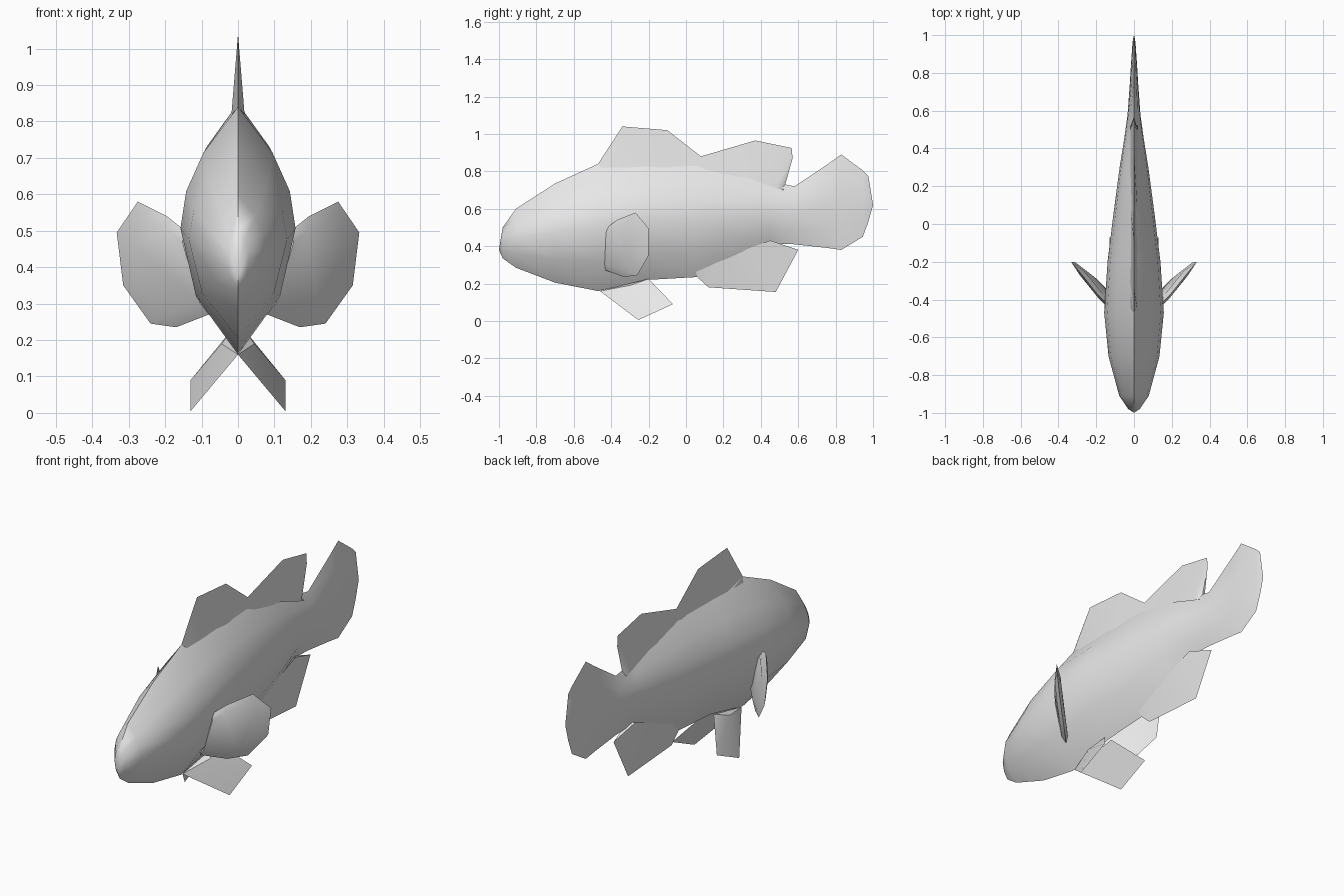
import bpy, bmesh
from mathutils import Vector

if "Cube" in bpy.data.objects:
    bpy.data.objects.remove(bpy.data.objects["Cube"])

grey = bpy.data.materials.new("plain grey")
grey.diffuse_color = (0.8, 0.8, 0.8, 1)
grey.use_nodes = True
grey.node_tree.nodes["Principled BSDF"].inputs["Base Color"].default_value = grey.diffuse_color


def make(name, verts, faces, angle=50):
    mesh = bpy.data.meshes.new(name)
    mesh.from_pydata([tuple(v) for v in verts], [], faces)
    bm = bmesh.new()
    bm.from_mesh(mesh)
    bmesh.ops.remove_doubles(bm, verts=bm.verts, dist=0.0005)
    bmesh.ops.recalc_face_normals(bm, faces=bm.faces)
    bm.to_mesh(mesh)
    bm.free()
    mesh.materials.append(grey)
    ob = bpy.data.objects.new(name, mesh)
    bpy.context.collection.objects.link(ob)
    bpy.ops.object.select_all(action='DESELECT')
    bpy.context.view_layer.objects.active = ob
    ob.select_set(True)
    bpy.ops.object.shade_smooth_by_angle(angle=angle * 3.14159 / 180)
    return ob


def wedge_fin(name, root, tip, half):
    """Thin fin: thick along its root, closing to a sharp edge at the tip."""
    n = len(root)
    verts = [(s * half, y, z) for s in (1, -1) for y, z in root]
    verts += [(0, y, z) for y, z in tip]
    faces = []
    for i in range(n - 1):
        faces.append((i, i + 1, 2 * n + i + 1, 2 * n + i))
        faces.append((n + i + 1, n + i, 2 * n + i, 2 * n + i + 1))
    faces += [(0, 2 * n, n), (n - 1, 2 * n - 1, 3 * n - 1)]
    return make(name, verts, faces)


# Body and tail: lofted sections (y, bottom z, top z, half width)
stations = [
    (-0.98, 0.335, 0.50, 0.030), (-0.91, 0.285, 0.60, 0.078),
    (-0.70, 0.205, 0.735, 0.135), (-0.47, 0.16, 0.84, 0.158),
    (-0.20, 0.22, 0.85, 0.140), (0.06, 0.235, 0.85, 0.108),
    (0.30, 0.33, 0.80, 0.076), (0.45, 0.415, 0.745, 0.052),
    (0.58, 0.41, 0.72, 0.034), (0.76, 0.39, 0.84, 0.021),
    (0.83, 0.38, 0.89, 0.017), (0.945, 0.45, 0.805, 0.009),
    (0.975, 0.53, 0.775, 0.006)]
half_section = [(0.60, 0.815), (0.90, 0.66), (1.0, 0.51), (0.73, 0.235)]
section = [(0, 1)] + half_section + [(0, 0)] + [(-a, b) for a, b in reversed(half_section)]
k = len(section)
verts = [(a * w, y, lo + b * (hi - lo)) for y, lo, hi, w in stations for a, b in section]
faces = [(r * k + i, r * k + (i + 1) % k, (r + 1) * k + (i + 1) % k, (r + 1) * k + i)
         for r in range(len(stations) - 1) for i in range(k)]
last = (len(stations) - 1) * k
verts += [(0, -1.0, 0.38), (0, 1.0, 0.62)]
for i in range(k):
    faces.append(((i + 1) % k, i, len(verts) - 2))
    faces.append((last + i, last + (i + 1) % k, len(verts) - 1))
make("body", verts, faces, 60)

# Dorsal fin: two humps along the back
wedge_fin("dorsal_fin",
          [(-0.45, 0.82), (-0.32, 0.82), (-0.10, 0.81), (0.08, 0.80), (0.33, 0.765), (0.48, 0.71), (0.50, 0.705), (0.52, 0.70)],
          [(-0.47, 0.84), (-0.34, 1.04), (-0.10, 1.02), (0.08, 0.88), (0.37, 0.965), (0.565, 0.925), (0.57, 0.87), (0.525, 0.71)],
          0.018)

# Anal fin under the tail root
wedge_fin("anal_fin",
          [(0.04, 0.28), (0.14, 0.31), (0.34, 0.39), (0.45, 0.43)],
          [(0.06, 0.235), (0.12, 0.18), (0.48, 0.155), (0.60, 0.38)], 0.02)

# Paired fins
rim = [(0.145, -0.42, 0.50), (0.195, -0.37, 0.54), (0.275, -0.27, 0.58), (0.333, -0.20, 0.495),
       (0.315, -0.20, 0.35), (0.24, -0.26, 0.245), (0.17, -0.33, 0.235), (0.08, -0.43, 0.27)]
n = len(rim)
root = Vector((0.13, -0.41, 0.39))
normal = Vector((0.74, -0.67, 0)) * 0.016
inner = [root + (Vector(p) - root) * 0.72 for p in rim]
for side, s in (("right", 1), ("left", -1)):
    # Pectoral fin: flat paddle with a bevelled rim
    pts = [Vector(p) for p in rim] + [p + normal for p in inner] + [p - normal for p in inner]
    faces = [tuple(range(n, 2 * n)), tuple(range(2 * n, 3 * n))]
    for i in range(n):
        j = (i + 1) % n
        faces += [(i, j, n + j, n + i), (j, i, 2 * n + i, 2 * n + j)]
    make("pectoral_fin_" + side, [(s * p.x, p.y, p.z) for p in pts], faces, 40)

    # Pelvic fin: thick root folding out to a thin outer edge
    pts = [(0.0, -0.46, 0.16), (0.02, -0.20, 0.225), (0.13, -0.07, 0.09),
           (0.13, -0.255, 0.005), (0.045, -0.30, 0.19)]
    make("pelvic_fin_" + side, [(s * x, y, z) for x, y, z in pts],
         [(0, 1, 2, 3), (0, 4, 3), (4, 2, 3), (4, 1, 2), (0, 1, 4)], 30)
